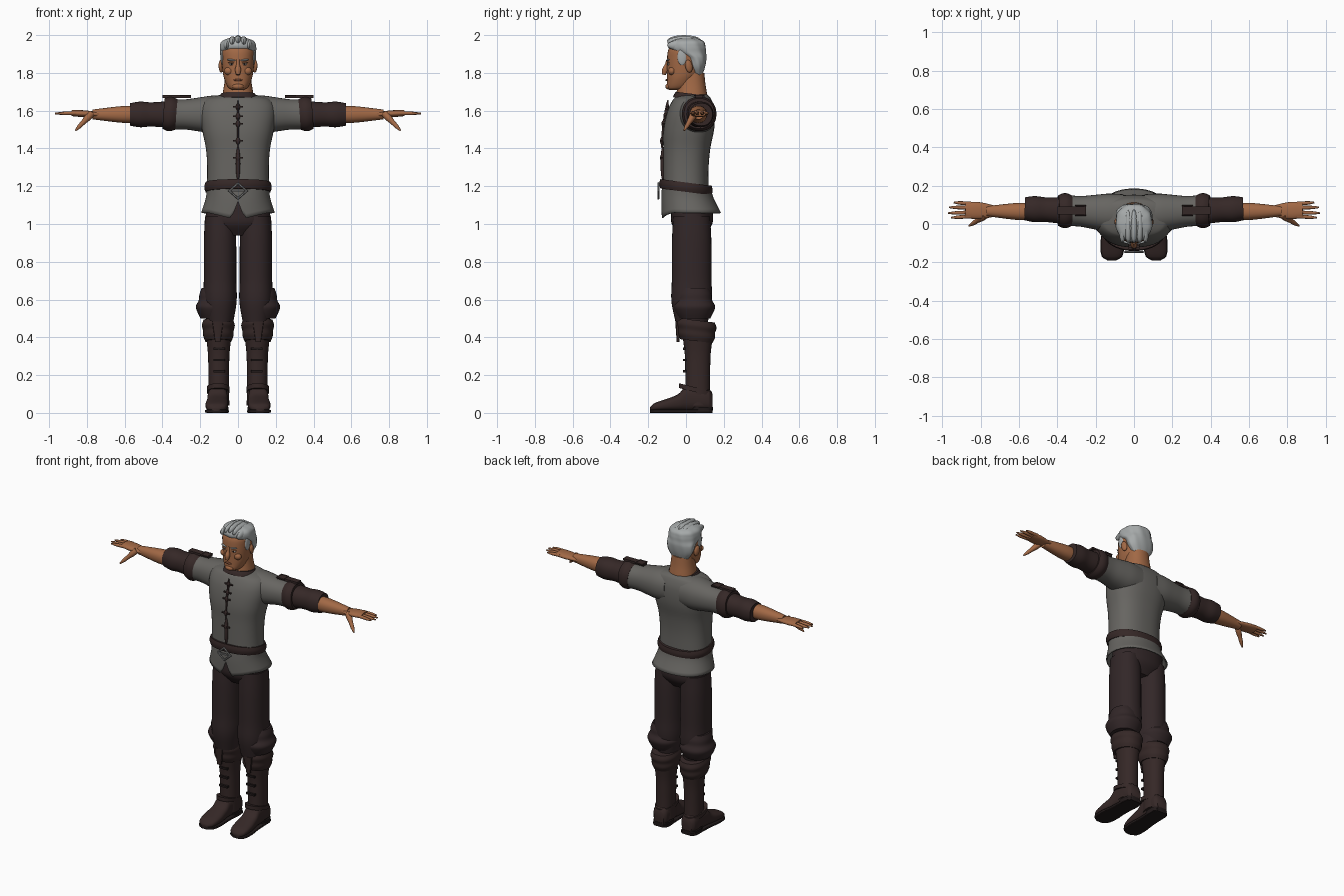
import bpy, bmesh, math
from mathutils import Matrix, Euler, Vector

old = bpy.data.objects.get("Cube")
if old:
    bpy.data.objects.remove(old, do_unlink=True)


def colour(name, red, green, blue):
    mat = bpy.data.materials.new(name)
    mat.use_nodes = True
    mat.diffuse_color = (red, green, blue, 1)
    mat.node_tree.nodes["Principled BSDF"].inputs["Base Color"].default_value = mat.diffuse_color
    return mat


SKIN = colour("tan skin", .36, .14, .06)
LIP = colour("lip brown", .22, .08, .04)
HAIR = colour("silver hair", .38, .4, .4)
CLOTH = colour("grey cloth", .135, .13, .12)
TROUSER = colour("dark trouser cloth", .032, .02, .021)
LEATHER = colour("dark leather", .036, .021, .02)
SOLE = colour("sole black", .015, .01, .01)
METAL = colour("buckle metal", .25, .25, .25)
EYE = colour("eye white", .5, .47, .43)
parts = []


def finish(name, mesh, mat, mirror):
    """Register a mesh as a named part, optionally mirrored across x."""
    part = bpy.data.objects.new(name, mesh)
    bpy.context.collection.objects.link(part)
    mesh.materials.clear()
    mesh.materials.append(mat)
    if mirror:
        part.modifiers.new("mirror", "MIRROR").use_mirror_merge = False
    parts.append(part)
    return part


def smooth_rings(rings, steps):
    """Add in-between rings along Hermite curves over the first value."""
    def slope(index, key):
        before, after = rings[max(index - 1, 0)], rings[min(index + 1, len(rings) - 1)]
        return (after[key] - before[key]) / (after[0] - before[0])
    result = []
    for i, (start, end) in enumerate(zip(rings, rings[1:])):
        span = end[0] - start[0]
        for step in range(steps):
            t = step / steps
            ease = t * t * (3 - 2 * t)
            result.append([start[0] + span * t] + [
                start[key] + (end[key] - start[key]) * ease
                + span * t * (1 - t) * (slope(i, key) * (1 - t) - slope(i + 1, key) * t)
                for key in range(1, len(start))])
    return result + [rings[-1]]


def loft(name, mat, rings, along_y=False, centre=0, lean=0, tilt=0, sides=32, steps=4,
         power=2.2, caps=True, wave=0, mirror=False):
    """Skin superellipse rings given as (position, half width, low, high)."""
    bm = bmesh.new()
    loops = []
    for t, radius, low, high in smooth_rings(rings, steps):
        loop = []
        for i in range(sides):
            angle = math.tau * i / sides
            u, v = (math.copysign(abs(w) ** (2 / power), w)
                    for w in (math.cos(angle), math.sin(angle)))
            swell = 1 + wave * math.cos(9 * angle + 30 * t)
            a = centre + lean * t + radius * u * swell
            b = (low + high) / 2 + (high - low) / 2 * v * swell
            loop.append(bm.verts.new((a, t, b) if along_y else (a, b, t + tilt * b)))
        loops.append(loop)
    for near, far in zip(loops, loops[1:]):
        for i in range(sides):
            bm.faces.new((near[i - 1], near[i], far[i], far[i - 1]))
    if caps:
        bm.faces.new(loops[0])
        bm.faces.new(loops[-1])
    bmesh.ops.recalc_face_normals(bm, faces=bm.faces)
    mesh = bpy.data.meshes.new(name)
    bm.to_mesh(mesh)
    bm.free()
    return finish(name, mesh, mat, mirror)


def tube(name, mat, start, end, radii, flat=1, **options):
    """Straight limb with evenly spaced radii; flat scales its second width."""
    path = Vector(end) - Vector(start)
    gap = path.length / (len(radii) - 1)
    rings = [(i * gap, r, -r * flat, r * flat) for i, r in enumerate(radii)]
    part = loft(name, mat, rings, **options)
    part.data.transform(Matrix.LocRotScale(start, path.to_track_quat("Z", "Y"), None))
    return part


def upright(name, mat, x, y, bottom, top, radii, flat=1, **options):
    """Vertical tube, wider from front to back when flat is above one."""
    return tube(name, mat, (x, y, bottom), (x, y, top), radii, flat, **options)


def solid(name, mat, loc, size, rot=(0, 0, 0), mirror=False, box=False):
    """Ellipsoid given by half sizes, or box given by full sizes."""
    bm = bmesh.new()
    matrix = Matrix.LocRotScale(loc, Euler(rot), size)
    if box:
        bmesh.ops.create_cube(bm, size=1, matrix=matrix)
    else:
        bmesh.ops.create_uvsphere(bm, u_segments=16, v_segments=10, radius=1, matrix=matrix)
    mesh = bpy.data.meshes.new(name)
    bm.to_mesh(mesh)
    bm.free()
    return finish(name, mesh, mat, mirror)


def buckle(name, mat, loc, rot, size, mirror=False):
    """Four-cornered buckle frame."""
    bpy.ops.mesh.primitive_torus_add(major_segments=4, minor_segments=6,
                                     major_radius=1, minor_radius=.17)
    helper = bpy.context.object
    mesh = helper.data
    bpy.data.objects.remove(helper)
    mesh.transform(Matrix.LocRotScale(loc, Euler(rot), size))
    return finish(name, mesh, mat, mirror)


# Tunic body, sleeves and collar
loft("tunic_body", CLOTH, [
    (1.18, .165, -.12, .12), (1.3, .163, -.12, .12), (1.4, .17, -.12, .13), (1.5, .19, -.12, .15),
    (1.6, .2, -.1, .15), (1.66, .17, -.07, .13), (1.68, .1, -.05, .11)],
    tilt=.06, sides=48, power=2.4)
tube("tunic_sleeve", CLOTH, (.06, .055, 1.58), (.35, .07, 1.58), (.1, .1, .09, .08, .08),
     mirror=True)
upright("collar", LEATHER, 0, .027, 1.66, 1.69, (.107, .1, .09), flat=.9, tilt=.12)

# Tunic skirt with a split at the front
skirt = loft("tunic_skirt", CLOTH, [
    (1.2, .165, -.125, .13), (1.14, .17, -.13, .145), (1.06, .195, -.13, .185)],
    sides=64, caps=False)
for vert in skirt.data.vertices:
    if vert.co.y < 0:
        side, drop = abs(vert.co.x), (1.2 - vert.co.z) * 7
        vert.co.z += drop * (.1 * max(0, 1 - side / .035) - .04 * max(0, 1 - side / .16))
skirt.modifiers.new("cloth thickness", "SOLIDIFY").thickness = .008

# Belt and its diamond buckle
upright("belt", LEATHER, 0, 0, 1.17, 1.22, (.172, .178, .178, .172), flat=.79, tilt=.13,
        sides=48, steps=1)
buckle("belt_buckle", METAL, (0, -.146, 1.175), (math.pi / 2, 0, 0), (.046, .04, .03))
solid("buckle_tongue", METAL, (0, -.147, 1.175), (.07, .008, .008), box=True)

# Front closure with toggles that follow the chest
solid("placket", LEATHER, (0, -.123, 1.32), (.012, .012, .09))
solid("neck_slit", LEATHER, (0, -.112, 1.53), (.006, .012, .13), rot=(-.13, 0, 0))
for z in (1.62, 1.57, 1.53, 1.44, 1.35):
    y = -.128 + max(0, z - 1.5) / 4
    solid("toggle", LEATHER, (0, y, z), (.011, .009, .02))
    solid("toggle_loop", LEATHER, (0, y, z), (.055, .01, .008), box=True)

# Shoulder cuffs, straps and lower sleeves
tube("shoulder_cuff", LEATHER, (.325, .07, 1.58), (.395, .07, 1.585), (.08, .09, .09, .08),
     steps=2, mirror=True)
tube("lower_sleeve", LEATHER, (.36, .07, 1.58), (.57, .08, 1.58), (.07, .067, .064, .068, .06),
     mirror=True)
solid("shoulder_strap", LEATHER, (.325, .07, 1.675), (.15, .04, .014), mirror=True, box=True)
buckle("strap_buckle", LEATHER, (.28, .07, 1.68), (0, 0, math.pi / 4), (.035, .035, .025), True)

# Forearms and hands
tube("forearm", SKIN, (.54, .065, 1.58), (.77, .067, 1.58), (.045, .045, .04, .033, .026),
     mirror=True)
tube("palm", SKIN, (.73, .067, 1.58), (.88, .073, 1.587), (.03, .04, .045, .04), flat=.4,
     mirror=True)
for name, y, tip in (("index", .04, .955), ("middle", .06, .97), ("ring", .085, .965),
                     ("little", .106, .94)):
    tube(name + "_finger", SKIN, (.85, y, 1.587), (tip, y * 1.2 - .015, 1.585),
         (.011, .01, .009, .004), sides=10, mirror=True)
tube("thumb", SKIN, (.775, .045, 1.585), (.86, -.01, 1.495), (.018, .018, .013, .011, .004),
     sides=12, mirror=True)

# Neck, head and face
upright("neck", SKIN, 0, .03, 1.62, 1.8, (.09, .083, .073, .067))
loft("head", SKIN, [
    (1.71, .03, -.09, -.03), (1.72, .05, -.1, .02), (1.76, .07, -.1, .05), (1.8, .08, -.1, .08),
    (1.88, .087, -.1, .1), (1.93, .084, -.09, .095), (1.97, .05, -.05, .06)])
tube("nose", SKIN, (0, -.096, 1.87), (0, -.118, 1.79), (.008, .009, .016, .01), sides=14)
solid("ear", SKIN, (.09, .015, 1.835), (.012, .02, .034), (.2, 0, .3), mirror=True)
solid("eye", EYE, (.034, -.092, 1.846), (.014, .007, .006), mirror=True)
solid("iris", SOLE, (.034, -.098, 1.846), (.005, .003, .005), mirror=True)
solid("upper_lid", SKIN, (.034, -.093, 1.854), (.018, .008, .004), mirror=True)
solid("eyebrow", HAIR, (.036, -.096, 1.868), (.023, .007, .005), (0, -.1, .2), mirror=True)
solid("cheek", SKIN, (.048, -.074, 1.81), (.026, .02, .022), mirror=True)
solid("mouth", LIP, (0, -.102, 1.762), (.025, .007, .006))
solid("chin", SKIN, (0, -.092, 1.728), (.03, .017, .016))

# Hair cap, swept-back locks and sideburns
loft("hair_cap", HAIR, [
    (1.785, .055, .04, .085), (1.83, .085, .02, .1), (1.88, .094, -.01, .108),
    (1.91, .095, -.07, .106), (1.94, .095, -.094, .104), (1.97, .082, -.08, .09),
    (1.99, .03, -.03, .03)], sides=48, wave=.018)
for i in range(-2, 3):
    solid("hair_lock", HAIR, (i * .03, -.01, 1.97 - .006 * i * i), (.02, .09, .03))
solid("sideburn", HAIR, (.083, -.02, 1.885), (.008, .025, .045), mirror=True)

# Trousers with baggy knees
upright("trouser_hips", TROUSER, 0, .032, .94, 1.18, (.1, .165, .17, .165, .15), flat=.65)
upright("trouser_leg", TROUSER, .095, .03, .48, 1.04, (.07, .088, .086, .086, .085, .08),
        flat=1.22, mirror=True)
upright("knee_fold", TROUSER, .118, .045, .5, .66, (.08, .096, .105, .09, .086, .075),
        flat=1.04, mirror=True)

# Boot cuffs, shafts, laces and straps
upright("boot_cuff", LEATHER, .104, .055, .38, .49, (.07, .08, .081, .087, .08), flat=1.22,
        tilt=.12, mirror=True)
upright("cuff_flap", LEATHER, .107, -.042, .375, .485, (.014, .022, .03), flat=.5,
        sides=12, power=4, mirror=True)
upright("boot_shaft", LEATHER, .102, .062, .04, .4, (.056, .055, .055, .057, .066), flat=1.2,
        mirror=True)
for row in range(3):
    solid("boot_lace", SOLE, (.1, -.006, .22 + row * .06), (.06, .02, .013), mirror=True, box=True)
upright("ankle_strap", LEATHER, .105, .05, .11, .135, (.06, .06), flat=1.45, tilt=.25,
        mirror=True)

# Feet, with soles that follow the same outline
outline = [(-.19, .02, .03), (-.17, .05, .05), (-.1, .06, .075), (-.04, .055, .1),
           (0, .053, .14), (.12, .05, .13), (.14, .035, .1)]
shape = dict(along_y=True, centre=.108, lean=-.04, mirror=True)
loft("boot_foot", LEATHER, [(y, r, .01, top) for y, r, top in outline], power=2.6, **shape)
loft("boot_sole", SOLE, [(y, r + .003, 0, .018) for y, r, top in outline], power=6, **shape)
upright("boot_heel", SOLE, .104, .085, 0, .03, (.053, .055), flat=1.05, power=3, mirror=True)

# Smooth shading with sharp creases kept
bpy.ops.object.select_all(action="DESELECT")
for part in parts:
    part.select_set(True)
bpy.context.view_layer.objects.active = parts[0]
bpy.ops.object.shade_smooth_by_angle(angle=math.radians(48))
